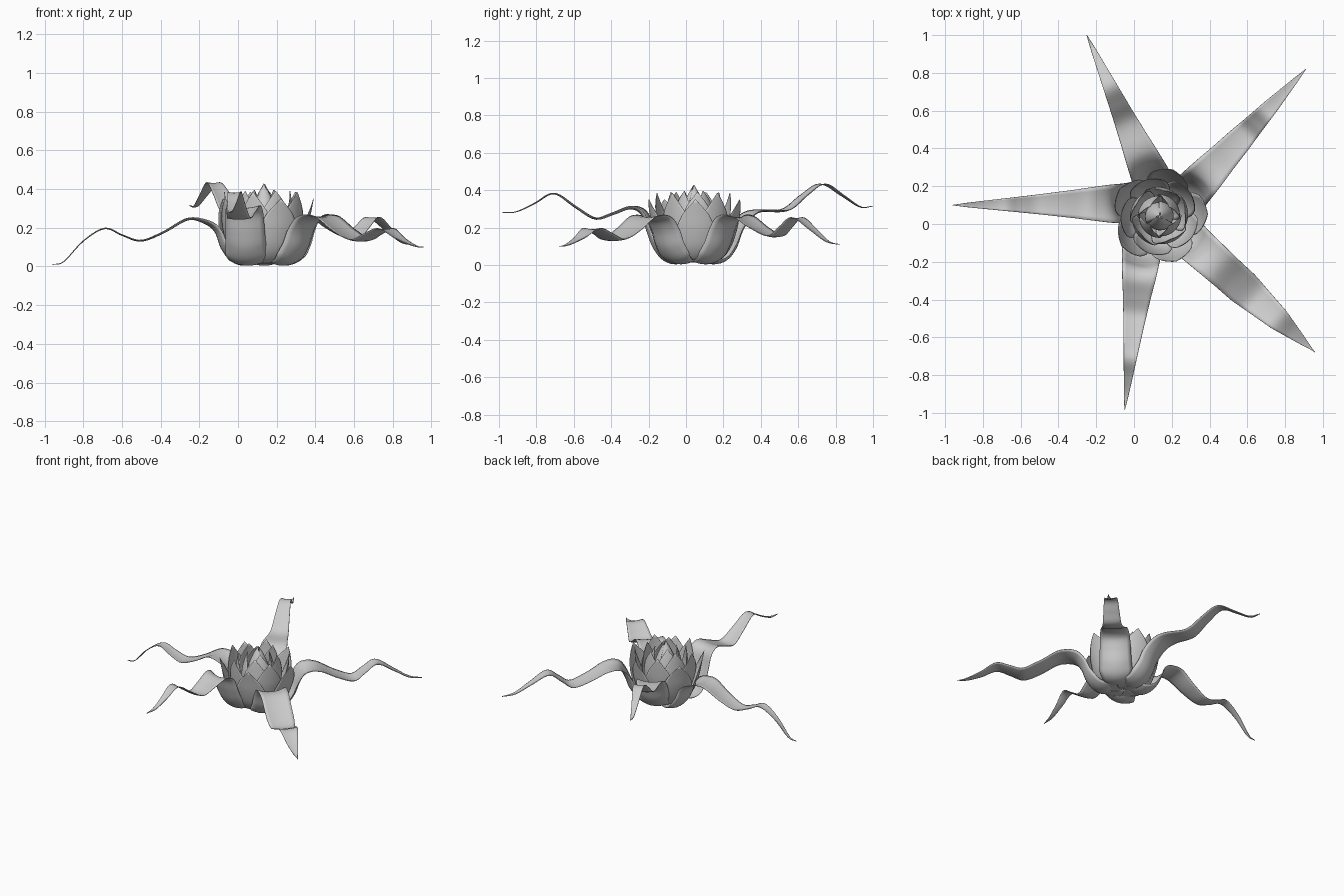
import bpy, math
from mathutils import Vector

CENTRE = Vector((0.135, 0.042, 0))


def spline(pts, n):
    """Catmull-Rom samples through 2D points."""
    p = [Vector(q) for q in pts]
    p = [p[0] * 2 - p[1]] + p + [p[-1] * 2 - p[-2]]
    segs = len(p) - 3
    out = []
    for i in range(n + 1):
        f = min(i / n * segs, segs - 1e-6)
        k, t = int(f), f - int(f)
        a, b, c, d = p[k:k + 4]
        out.append(0.5 * (2 * b + (c - a) * t + (2 * a - 5 * b + 4 * c - d) * t * t
                          + (3 * b - a - 3 * c + d) * t ** 3))
    return out


def lerp_table(table, x):
    for (x0, y0), (x1, y1) in zip(table, table[1:]):
        if x <= x1:
            return y0 + (y1 - y0) * max(0, (x - x0) / (x1 - x0))
    return table[-1][1]


def sheet(name, rows, thick):
    """Make a smooth thin sheet from equal rows of points."""
    m = len(rows[0])
    verts = [v for row in rows for v in row]
    faces = [(i * m + j, i * m + j + 1, (i + 1) * m + j + 1, (i + 1) * m + j)
             for i in range(len(rows) - 1) for j in range(m - 1)]
    me = bpy.data.meshes.new(name)
    me.from_pydata(verts, [], faces)
    me.shade_smooth()
    ob = bpy.data.objects.new(name, me)
    bpy.context.collection.objects.link(ob)
    mod = ob.modifiers.new("thickness", 'SOLIDIFY')
    mod.thickness = thick
    mod.offset = 0
    return ob


# Long wavy sepals: start, tip, mid-length widening, (distance, height) after the shared cup part
CUP = [(0.0, 0.03), (0.08, 0.006), (0.15, 0.025), (0.205, 0.09), (0.24, 0.18)]
WIDTH = [(0, 0.05), (0.08, 0.085), (0.17, 0.11), (0.26, 0.10), (0.43, 0.075),
         (0.6, 0.055), (0.85, 0.028), (1.0, 0.012), (1.08, 0.001)]
SEPALS = {
    "back_left_sepal": ((0.17, 0.07), (-0.25, 1.0), 0,
        [(0.29, 0.25), (0.36, 0.285), (0.51, 0.29), (0.62, 0.37), (0.725, 0.43),
         (0.84, 0.37), (0.945, 0.31), (1.02, 0.315)]),
    "back_right_sepal": ((0.18, 0.04), (0.91, 0.82), 0.008,
        [(0.28, 0.24), (0.36, 0.25), (0.48, 0.19), (0.6, 0.15), (0.68, 0.20),
         (0.76, 0.25), (0.87, 0.19), (0.98, 0.125), (1.07, 0.11)]),
    "front_right_sepal": ((0.17, 0.03), (0.96, -0.68), 0.032,
        [(0.29, 0.24), (0.38, 0.25), (0.5, 0.18), (0.62, 0.13), (0.71, 0.16),
         (0.8, 0.19), (0.9, 0.14), (1.0, 0.105), (1.06, 0.10)]),
    "front_sepal": ((0.06, 0.03), (-0.05, -0.99), 0,
        [(0.27, 0.27), (0.33, 0.30), (0.42, 0.27), (0.52, 0.245), (0.63, 0.31),
         (0.74, 0.38), (0.84, 0.33), (0.94, 0.285), (1.02, 0.28)]),
    "left_sepal": ((0.12, 0.11), (-0.96, 0.10), 0,
        [(0.30, 0.225), (0.38, 0.24), (0.5, 0.175), (0.62, 0.13), (0.72, 0.16),
         (0.81, 0.195), (0.92, 0.13), (1.02, 0.025), (1.08, 0.01)]),
}
for name, (o, tip, bulge, wave) in SEPALS.items():
    o, tip = Vector(o + (0,)), Vector(tip + (0,))
    d = (tip - o).normalized()
    side = Vector((-d.y, d.x, 0))
    path = spline(CUP + wave, 64)
    rows = []
    for i, p in enumerate(path):
        t = (path[min(i + 1, 64)] - path[max(i - 1, 0)]).normalized()
        inward = d * -t.y + Vector((0, 0, t.x))
        w = lerp_table(WIDTH, p.x * 1.08 / path[-1].x)
        w += bulge * lerp_table([(0.25, 0), (0.55, 1), (0.8, 0.9), (1.04, 0)], p.x)
        cup = w * lerp_table([(0, 0.15), (0.2, 0.38), (0.35, 0.12), (1.1, 0.1)], p.x)
        base = o + d * p.x + Vector((0, 0, p.y))
        rows.append([base + side * w * u + inward * cup * u * u
                     for u in (k / 4 for k in range(-4, 5))])
    sheet(name, rows, 0.004)

# Cupped pointed petals: ring name, count, start angle, half width, (radius, height) profile
RINGS = [
    ("outer_petal", 5, 2, 0.12,
     [(0.005, 0.02), (0.12, 0.02), (0.185, 0.08), (0.222, 0.18), (0.24, 0.27), (0.255, 0.35)]),
    ("second_petal", 5, 38, 0.115,
     [(0.005, 0.025), (0.10, 0.035), (0.16, 0.10), (0.19, 0.20), (0.20, 0.29), (0.205, 0.385)]),
    ("third_petal", 5, 8, 0.105,
     [(0.005, 0.03), (0.08, 0.05), (0.13, 0.13), (0.15, 0.22), (0.145, 0.31), (0.135, 0.39)]),
    ("inner_petal", 4, 44, 0.095,
     [(0.005, 0.04), (0.06, 0.07), (0.10, 0.15), (0.11, 0.24), (0.095, 0.32), (0.07, 0.395)]),
    ("bud_petal", 3, 20, 0.10,
     [(0.005, 0.05), (0.045, 0.09), (0.07, 0.17), (0.072, 0.26), (0.045, 0.345), (0.002, 0.427)]),
]
LENS = [(0, 0.3), (0.15, 0.65), (0.35, 0.95), (0.5, 1.0), (0.65, 0.88), (0.8, 0.6),
        (0.92, 0.26), (1, 0.01)]
for name, count, start, half, prof in RINGS:
    path = spline(prof, 20)
    for k in range(count):
        a = math.radians(start + 360 * k / count)
        rows = []
        for i, p in enumerate(path):
            w = half * lerp_table(LENS, i / 20)
            row = []
            for j in range(-5, 6):
                u = j / 5
                # one edge tucks under the neighbouring petal
                r = p.x * (1 + 0.04 * u * min(1, w / half))
                ang = a + u * min(w / max(p.x, 0.02), 1.25)
                row.append(CENTRE + Vector((r * math.cos(ang), r * math.sin(ang), p.y)))
            rows.append(row)
        sheet(f"{name}_{k + 1}", rows, 0.003)
